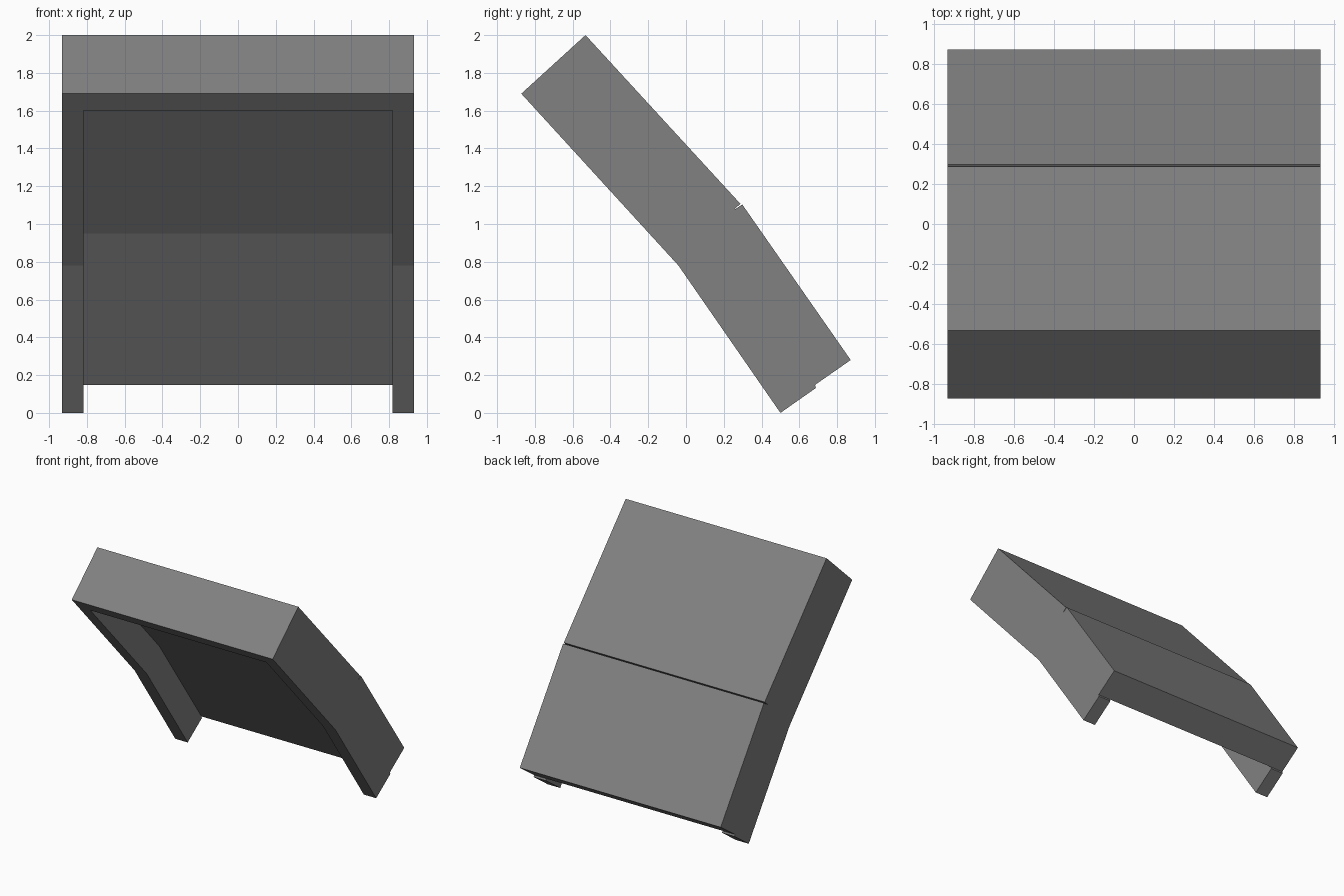
import bpy, bmesh

if "Cube" in bpy.data.objects:
    bpy.data.objects.remove(bpy.data.objects["Cube"])

grey = bpy.data.materials.new("mid grey")
grey.diffuse_color = (0.22, 0.22, 0.22, 1)
grey.use_nodes = True
grey.node_tree.nodes["Principled BSDF"].inputs["Base Color"].default_value = grey.diffuse_color


def prism(name, profile, half_width):
    """Extrude a (y, z) side profile symmetrically along x."""
    bm = bmesh.new()
    face = bm.faces.new([bm.verts.new((-half_width, y, z)) for y, z in profile])
    ext = bmesh.ops.extrude_face_region(bm, geom=[face])
    moved = [v for v in ext["geom"] if isinstance(v, bmesh.types.BMVert)]
    bmesh.ops.translate(bm, verts=moved, vec=(2 * half_width, 0, 0))
    bmesh.ops.recalc_face_normals(bm, faces=bm.faces)
    mesh = bpy.data.meshes.new(name)
    bm.to_mesh(mesh)
    bm.free()
    mesh.materials.append(grey)
    obj = bpy.data.objects.new(name, mesh)
    bpy.context.collection.objects.link(obj)
    return obj


# Bent panel body: outer side profile with the fold notch and the stepped foot
body = prism("bent_panel", [
    (-0.532, 2.0), (-0.872, 1.69), (-0.04, 0.78), (0.50, 0.0),
    (0.688, 0.132), (0.683, 0.148), (0.872, 0.28),
    (0.298, 1.103), (0.25, 1.072), (0.288, 1.107)], 0.932)

# Recess open to the front and bottom, leaving side walls, top rim and back slab
cutter = prism("recess_cutter", [
    (-1.007, 1.403), (-0.785, 1.605), (-0.615, 1.76),
    (0.125, 0.95), (0.683, 0.148), (0.883, -0.139), (0.3, -0.3)], 0.817)
cutter.hide_render = True

cut = body.modifiers.new("recess", 'BOOLEAN')
cut.operation = 'DIFFERENCE'
cut.solver = 'EXACT'
cut.object = cutter
bpy.context.view_layer.objects.active = body
body.select_set(True)
bpy.ops.object.modifier_apply(modifier=cut.name)
bpy.data.objects.remove(cutter)
